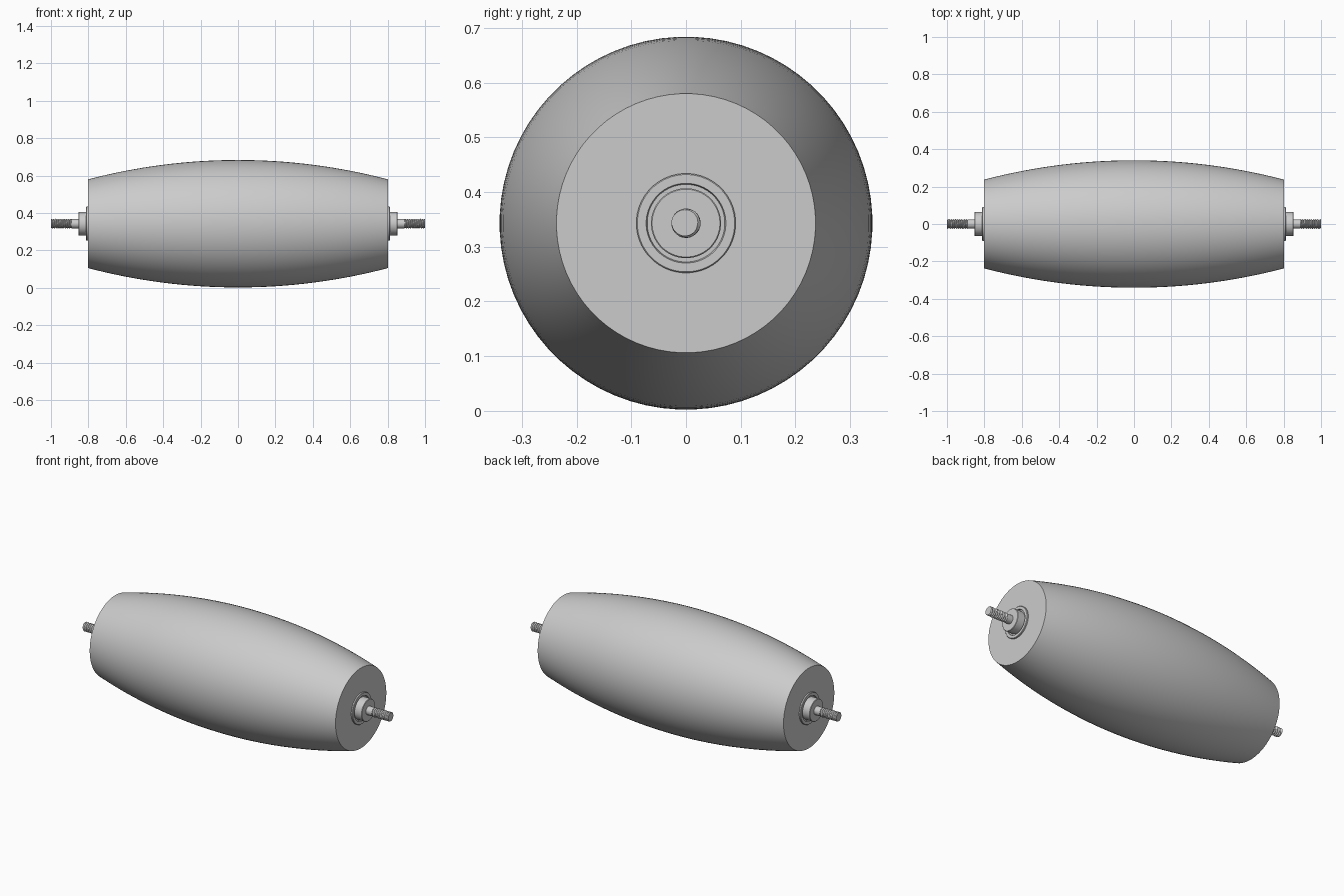
import bpy, bmesh, math

AXIS_Z = 0.343

old = bpy.data.objects.get("Cube")
if old:
    bpy.data.objects.remove(old, do_unlink=True)

steel = bpy.data.materials.new("plain_grey")
steel.use_nodes = True
grey = (0.6, 0.6, 0.6, 1)
steel.diffuse_color = grey
steel.node_tree.nodes["Principled BSDF"].inputs["Base Color"].default_value = grey


def lathe(name, stations, segments, side=1, wave=None):
    """Revolve (x, radius) stations about the x axis; side -1 turns the part to the other end.
    wave(x, turn) may add to the radius. A zero radius closes an end to a point."""
    bm = bmesh.new()
    rings = []
    for x, r in stations:
        ring = []
        for j in range(segments):
            turn = (j + 0.5) / segments
            a = turn * math.tau
            rad = r + (wave(x, turn) if wave else 0)
            ring.append(bm.verts.new((side * x, side * rad * math.cos(a), rad * math.sin(a))))
        rings.append(ring)
    for low, high in zip(rings, rings[1:]):
        for j in range(segments):
            k = (j + 1) % segments
            bm.faces.new((low[j], low[k], high[k], high[j]))
    bm.faces.new(rings[0])
    bm.faces.new(rings[-1])
    bmesh.ops.recalc_face_normals(bm, faces=bm.faces)
    mesh = bpy.data.meshes.new(name)
    bm.to_mesh(mesh)
    bm.free()
    mesh.materials.append(steel)
    obj = bpy.data.objects.new(name, mesh)
    obj.location.z = AXIS_Z
    bpy.context.collection.objects.link(obj)
    bpy.ops.object.select_all(action="DESELECT")
    obj.select_set(True)
    bpy.context.view_layer.objects.active = obj
    bpy.ops.object.shade_smooth_by_angle(angle=math.radians(30))
    return obj


# Barrel: a circular-arc profile between two flat ends
HALF, R_MID, R_END = 0.803, 0.341, 0.237
sag = R_MID - R_END
arc = (HALF ** 2 + sag ** 2) / (2 * sag)
xs = [HALF * (i / 16 - 1) for i in range(33)]
lathe("barrel_roller", [(x, R_MID - arc + math.sqrt(arc ** 2 - x * x)) for x in xs], 72)

# Thread: a triangular ridge that winds along the axle end
PITCH, DEPTH = 0.0115, 0.006


def ridge(x, turn):
    phase = (x / PITCH - turn) % 1
    return DEPTH * (1 - abs(2 * phase - 1))


THREAD_START, TIP = 0.89, 1.0
steps = 60
thread = [(THREAD_START + (TIP - THREAD_START) * i / steps, 0.021) for i in range(steps + 1)]

for side, label in ((1, "left"), (-1, "right")):
    # Bearing housing: raised rim with a shallow sunken seat
    lathe(label + "_bearing_flange",
          [(0.79, 0.091), (0.81, 0.091), (0.812, 0.089), (0.812, 0.073), (0.805, 0.071), (0.805, 0.05)],
          48, side)
    # Hub with a softened outer edge
    lathe(label + "_hub", [(0.80, 0.064), (0.851, 0.064), (0.853, 0.062)], 48, side)
    # Plain axle neck, then the threaded end
    lathe(label + "_axle", [(0.84, 0.025), (0.891, 0.025)], 32, side)
    lathe(label + "_axle_thread", thread, 32, side, ridge)
